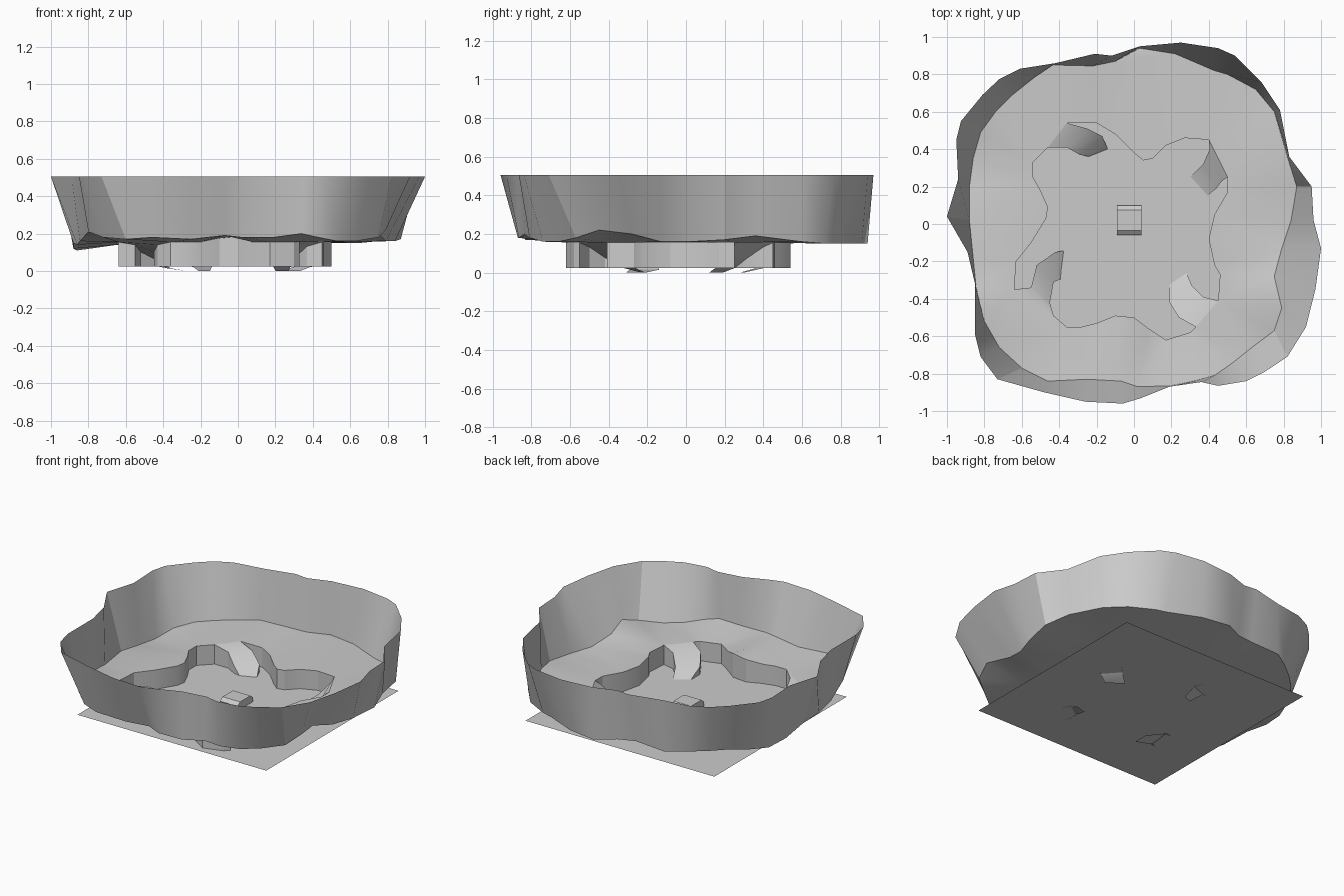
import bpy, bmesh, math
from mathutils import Vector

if "Cube" in bpy.data.objects:
    bpy.data.objects.remove(bpy.data.objects["Cube"])

FLOOR, TOP, EDGE = 0.025, 0.505, 0.155


def finish(name, bm, angle=25):
    bmesh.ops.remove_doubles(bm, verts=bm.verts, dist=1e-5)
    me = bpy.data.meshes.new(name)
    bm.to_mesh(me)
    bm.free()
    ob = bpy.data.objects.new(name, me)
    bpy.context.collection.objects.link(ob)
    bpy.ops.object.select_all(action='DESELECT')
    ob.select_set(True)
    bpy.context.view_layer.objects.active = ob
    bpy.ops.object.shade_smooth_by_angle(angle=math.radians(angle))
    return ob


def strip(bm, a, b, closed=False):
    """Quad strip between two rails."""
    va, vb = [bm.verts.new(p) for p in a], [bm.verts.new(p) for p in b]
    n = len(a)
    for i in range(n if closed else n - 1):
        j = (i + 1) % n
        bm.faces.new((va[i], va[j], vb[j], vb[i]))


def at_z(pts, z):
    return [(p[0], p[1], z) for p in pts]


# Upper rim outline, clockwise from the right
rim = [(.83, .36), (.95, .2), (.96, .02), (1, -.13), (.97, -.35), (.92, -.55), (.82, -.71),
       (.7, -.79), (.6, -.84), (.45, -.865), (.36, -.845), (.19, -.87), (.04, -.93), (-.06, -.96),
       (-.26, -.95), (-.48, -.9), (-.73, -.83), (-.82, -.71), (-.85, -.59), (-.85, -.32),
       (-.89, -.15), (-1, .04), (-.94, .24), (-.95, .45), (-.925, .55), (-.81, .69), (-.72, .775),
       (-.61, .83), (-.42, .86), (-.21, .91), (-.12, .9), (.03, .95), (.25, .97), (.45, .94),
       (.54, .9), (.68, .76), (.78, .61)]
# Foot of the outer wall, point for point below the rim
foot = [(.82, .36, .19), (.87, .2, .17), (.84, .02, .16), (.79, -.13, .16), (.75, -.28, .2),
        (.79, -.45, .22), (.75, -.57, .18), (.63, -.66, .16), (.53, -.74, .16), (.43, -.81, .18),
        (.34, -.835, .2), (.19, -.865, .18), (.02, -.87, .18), (-.07, -.84, .19),
        (-.25, -.83, .17), (-.46, -.84, .18), (-.6, -.77, .17), (-.72, -.66, .18),
        (-.8, -.52, .21), (-.845, -.33, .16), (-.86, -.18, .14), (-.88, .02, .15),
        (-.88, .2, .12), (-.86, .35, .11), (-.82, .49, .14), (-.74, .6, .16), (-.65, .69, .16),
        (-.55, .77, .16), (-.43, .85, .16), (-.22, .845, .17), (-.1, .87, .16), (.03, .94, .15),
        (.22, .91, .15), (.43, .82, .15), (.5, .8, .15), (.65, .72, .15), (.75, .6, .16)]

bm = bmesh.new()
strip(bm, foot, at_z(rim, TOP), True)
finish("outer_wall", bm)

# Pit edge between the ramps
north = [(-.36, .54), (-.2, .54), (-.1, .48), (0, .38), (.05, .34), (.1, .35), (.17, .42),
         (.27, .46), (.4, .45)]
east = [(.5, .25), (.5, .17), (.43, .05), (.4, -.08), (.43, -.22), (.46, -.27), (.45, -.41)]
south = [(.33, -.55), (.3, -.58), (.17, -.62), (.08, -.56), (0, -.5), (-.1, -.49), (-.2, -.53),
         (-.28, -.55), (-.36, -.55)]
west = [(-.64, -.35), (-.63, -.2), (-.55, -.1), (-.47, .03), (-.46, .09), (-.5, .18),
        (-.54, .25), (-.54, .33), (-.46, .41)]
sides = [at_z(s, EDGE) for s in (north, east, south, west)]
sides[2][4] = (0, -.5, .185)
sides[2][5] = (-.1, -.49, .175)

bm = bmesh.new()
for s in sides:
    strip(bm, s, at_z(s, FLOOR))
finish("pit_wall", bm)

# Sloping shelf between pit edge and outer wall
bm = bmesh.new()
edges = []
for loop in (foot, sum(sides, [])):
    vs = [bm.verts.new(p) for p in loop]
    edges += [bm.edges.new((vs[i - 1], vs[i])) for i in range(len(vs))]
bmesh.ops.triangle_fill(bm, edges=edges, use_beauty=True, normal=Vector((0, 0, 1)))
bmesh.ops.recalc_face_normals(bm, faces=bm.faces)
if sum(f.normal.z for f in bm.faces) < 0:
    bmesh.ops.reverse_faces(bm, faces=bm.faces)
finish("shelf", bm)

# Curling ramps: two rails each, descending to the pit floor
ramps = {
    "back_right": ([(.4, .45), (.405, .4), (.37, .32), (.3, .25), (.23, .19)],
                   [(.5, .25), (.47, .23), (.44, .19), (.39, .15), (.33, .12)]),
    "front_right": ([(.45, -.41), (.37, -.39), (.31, -.33), (.28, -.26), (.27, -.21)],
                    [(.33, -.55), (.24, -.5), (.19, -.42), (.19, -.32), (.2, -.23)]),
    "front_left": ([(-.64, -.35), (-.55, -.34), (-.52, -.22), (-.42, -.15), (-.36, -.14), (-.27, -.21)],
                   [(-.36, -.55), (-.43, -.49), (-.45, -.42), (-.43, -.31), (-.38, -.29), (-.27, -.31)]),
    "back_left": ([(-.46, .41), (-.36, .41), (-.29, .37), (-.24, .36), (-.21, .28)],
                  [(-.36, .54), (-.25, .51), (-.17, .47), (-.14, .4), (-.15, .3)]),
}
for name, rails in ramps.items():
    n = len(rails[0]) - 1
    zs = [EDGE * (1 + math.cos(math.pi * i / n)) / 2 for i in range(n + 1)]
    a, b = [[(x, y, z) for (x, y), z in zip(r, zs)] for r in rails]
    bm = bmesh.new()
    strip(bm, a, b)
    for r in (a, b):
        strip(bm, r, [(x, y, min(z, FLOOR)) for x, y, z in r])
    finish(name + "_ramp", bm)

# Square ground sheet forming the pit floor
bm = bmesh.new()
strip(bm, [(-.725, -.665, FLOOR), (.675, -.665, FLOOR)], [(-.725, .735, FLOOR), (.675, .735, FLOOR)])
finish("floor_sheet", bm)

# Small block in the middle with chamfered front and back
bm = bmesh.new()
profile = [(-.06, FLOOR), (-.06, .055), (-.035, .075), (.075, .075), (.1, .055), (.1, FLOOR)]
strip(bm, [(-.09, y, z) for y, z in profile], [(.04, y, z) for y, z in profile], True)
bmesh.ops.holes_fill(bm, edges=bm.edges)
bmesh.ops.recalc_face_normals(bm, faces=bm.faces)
finish("centre_block", bm)
